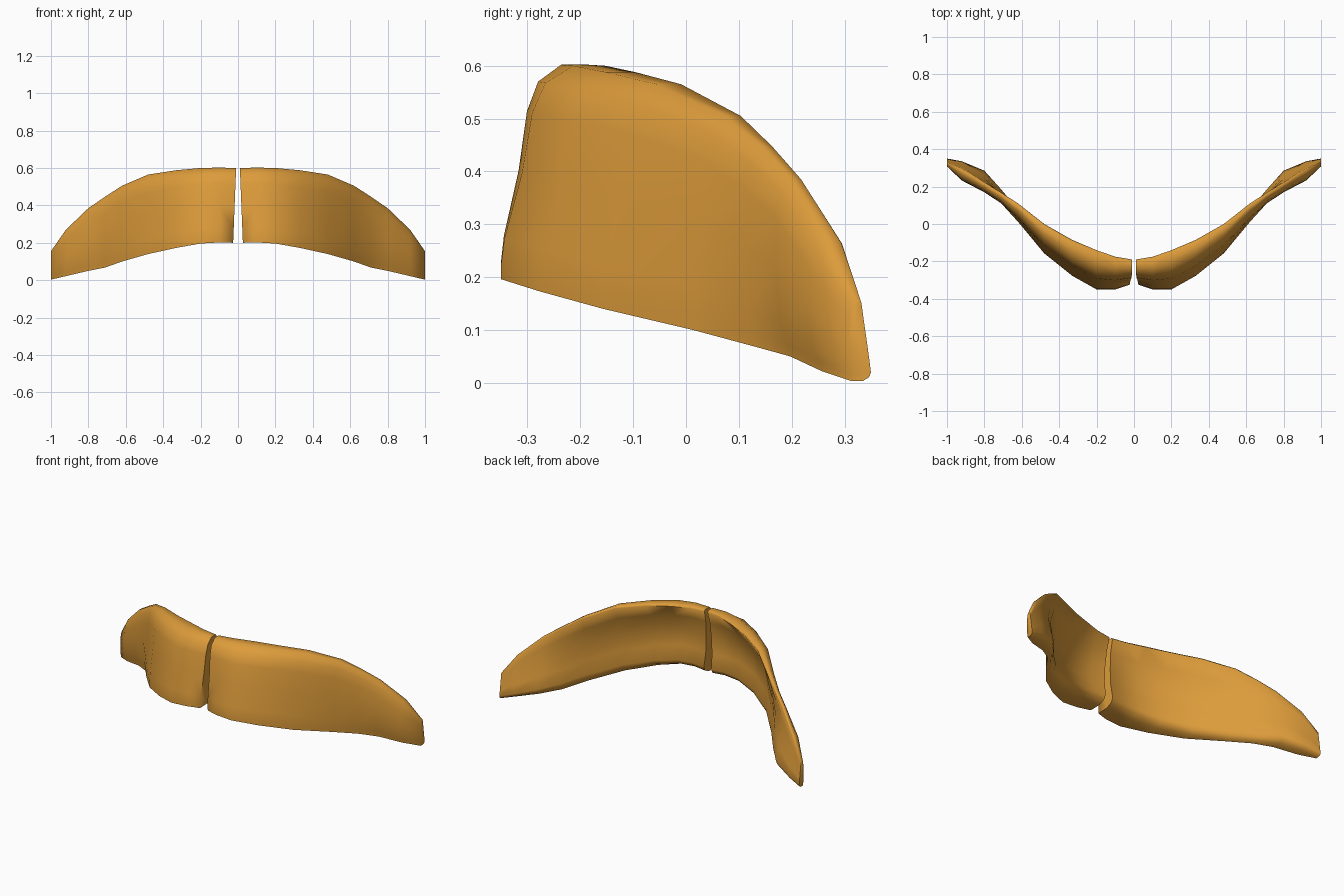
import bpy, bmesh, math

if "Cube" in bpy.data.objects:
    bpy.data.objects.remove(bpy.data.objects["Cube"])

amber = bpy.data.materials.new("amber_orange")
amber.diffuse_color = (0.72, 0.33, 0.043, 1)
amber.use_nodes = True
amber.node_tree.nodes["Principled BSDF"].inputs["Base Color"].default_value = amber.diffuse_color

# Stations along one half:
# x, front y, top lip y, inner bulge y, top z, bottom z, bottom recess, inner hollow
STATIONS = [
    (0.015, -0.325, -0.19, -0.205, 0.600, 0.200, 0.00, 0.02),
    (0.10, -0.350, -0.175, -0.212, 0.602, 0.202, 0.00, 0.035),
    (0.20, -0.350, -0.14, -0.205, 0.600, 0.196, 0.00, 0.045),
    (0.33, -0.277, -0.085, -0.165, 0.588, 0.173, 0.00, 0.045),
    (0.48, -0.157, 0.00, -0.07, 0.565, 0.140, 0.00, 0.04),
    (0.62, 0.003, 0.11, 0.075, 0.505, 0.100, 0.01, 0.03),
    (0.71, 0.092, 0.168, 0.185, 0.447, 0.068, 0.04, 0.02),
    (0.80, 0.152, 0.222, 0.285, 0.385, 0.050, 0.045, 0.01),
    (0.92, 0.212, 0.295, 0.335, 0.270, 0.022, 0.045, 0.00),
    (1.00, 0.300, 0.332, 0.350, 0.155, 0.003, 0.014, 0.00),
]

# Outer wall: height fraction, share of lean towards the top lip, share of recess
OUTER = [
    (0.00, 0.00, 1.00),
    (0.07, 0.00, 0.90),
    (0.19, 0.03, 0.55),
    (0.50, 0.19, 0.10),
    (0.78, 0.28, 0.00),
    (0.92, 0.40, 0.00),
    (1.00, 0.65, 0.00),
]


def section(st):
    """Closed cross-section of the shell as (y, z) points."""
    x, yf, yt, yb, zt, zb, rec, hollow = st
    h, d = zt - zb, yt - yf
    pts = [(yf + a * d + r * rec, zb + f * h) for f, a, r in OUTER]
    # Top lip
    pts += [(yt - 0.06 * d, zt), (yt, zt - 0.025 * h)]
    # Hollowed inner wall, top to bottom
    for f, k in ((0.80, 0.75), (0.55, 1.0), (0.32, 0.8)):
        s = (f - 0.13) / 0.84
        pts.append((yb + s * (yt - yb) - k * hollow, zb + f * h))
    # Inner bulge and chamfered underside
    low = yf + rec
    pts += [(yb, zb + 0.11 * h), (yb - 0.1 * (yb - low), zb + 0.05 * h),
            (low + 0.6 * (yb - low), zb + 0.005 * h)]
    return pts


def half_shell(name, side):
    """Loft the cross-sections into one closed half."""
    bm = bmesh.new()
    rings = []
    for i, st in enumerate(STATIONS):
        ring = []
        for y, z in section(st):
            x = st[0]
            if i == 0:      # slanted face at the centre gap
                x = 0.026 - 0.016 * (z - 0.2) / 0.4
            ring.append(bm.verts.new((side * x, y, z)))
        rings.append(ring)
    n = len(rings[0])
    for a, b in zip(rings, rings[1:]):
        for k in range(n):
            m = (k + 1) % n
            bm.faces.new((a[k], a[m], b[m], b[k]))
    bm.faces.new(rings[0])
    bm.faces.new(rings[-1])
    bmesh.ops.recalc_face_normals(bm, faces=bm.faces)
    mesh = bpy.data.meshes.new(name)
    bm.to_mesh(mesh)
    bm.free()
    mesh.materials.append(amber)
    obj = bpy.data.objects.new(name, mesh)
    bpy.context.collection.objects.link(obj)
    bpy.ops.object.select_all(action='DESELECT')
    obj.select_set(True)
    bpy.context.view_layer.objects.active = obj
    bpy.ops.object.shade_smooth_by_angle(angle=math.radians(75))


half_shell("right_curved_shell", 1)
half_shell("left_curved_shell", -1)
